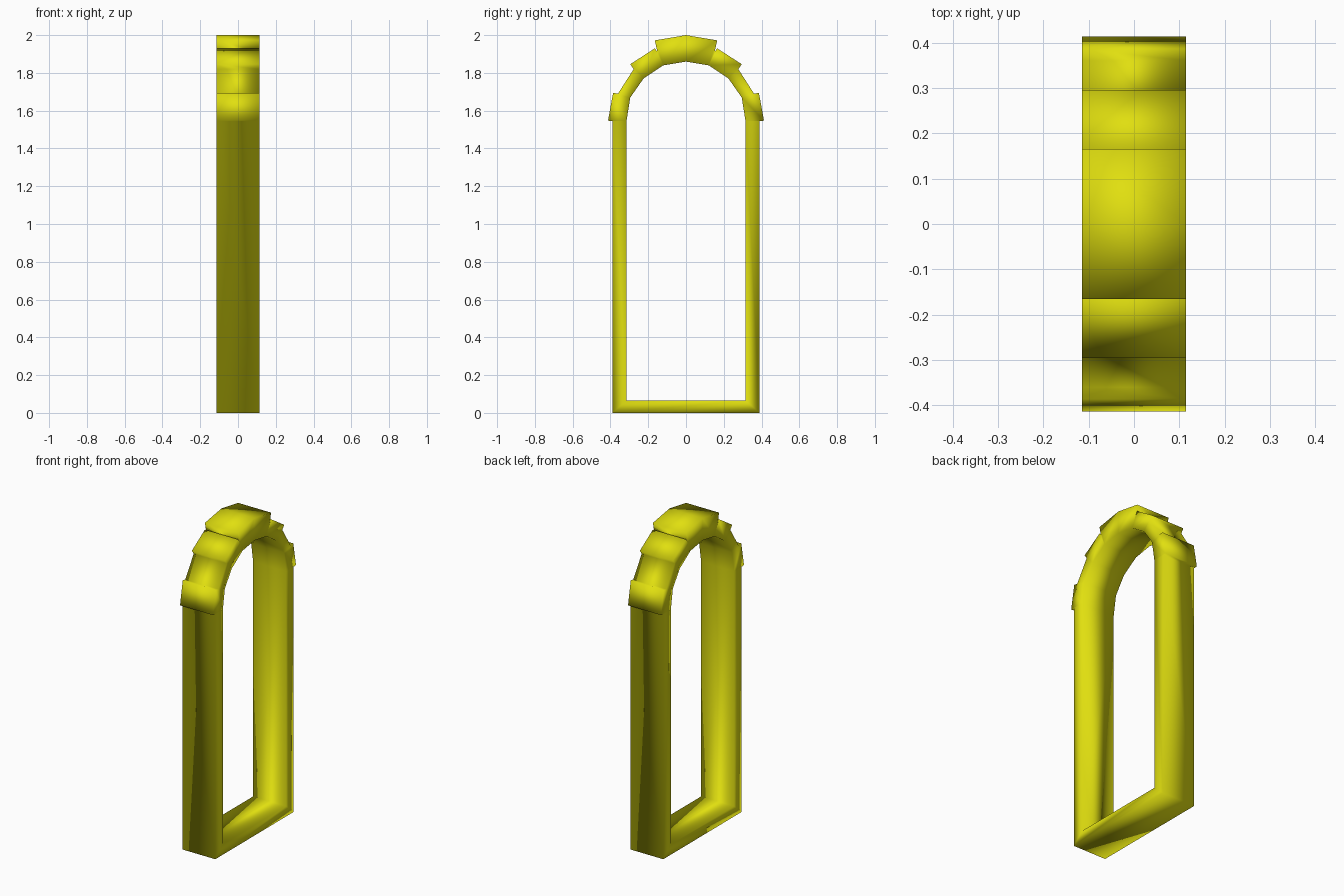
import bpy
import bmesh

if "Cube" in bpy.data.objects:
    bpy.data.objects.remove(bpy.data.objects["Cube"], do_unlink=True)

HALF_WIDTH = 0.115

yellow = bpy.data.materials.new("bright yellow")
yellow.use_nodes = True
colour = (0.75, 0.74, 0.005, 1)
yellow.diffuse_color = colour
yellow.node_tree.nodes["Principled BSDF"].inputs["Base Color"].default_value = colour

# Inner outline of one half, from sill to crown
inner = [(0.315, 0.065), (0.315, 1.545), (0.295, 1.67), (0.225, 1.77), (0.12, 1.84), (0, 1.86)]

# Outer outline with its raised blocks: (y, z, index of the inner point across from it)
outer = [
    (0.39, 0, 0), (0.39, 1.545, 1),
    (0.413, 1.547, 1), (0.386, 1.694, 2),      # side block
    (0.36, 1.69, 2), (0.277, 1.82, 3),
    (0.295, 1.846, 3), (0.165, 1.93, 4),       # shoulder block
    (0.152, 1.912, 4), (0.165, 1.972, 4),      # crown block
    (0, 2.0, 5),
]

# Mirror the half outline into a closed ring of outer and inner pairs
half = [((y, z), inner[i]) for y, z, i in outer]
flip = lambda p: (-p[0], p[1])
ring = half + [(flip(o), flip(i)) for o, i in reversed(half[:-1])]

bm = bmesh.new()
verts = {}


def vert(side, point):
    key = (side, point)
    if key not in verts:
        verts[key] = bm.verts.new((side * HALF_WIDTH, *point))
    return verts[key]


def face(*corners):
    unique = list(dict.fromkeys(corners))
    if len(unique) > 2:
        bm.faces.new(unique)


# Side faces, outer skin and inner skin of every ring segment
for (o1, i1), (o2, i2) in zip(ring, ring[1:] + ring[:1]):
    for s in (-1, 1):
        face(vert(s, o1), vert(s, o2), vert(s, i2), vert(s, i1))
    face(vert(-1, o1), vert(1, o1), vert(1, o2), vert(-1, o2))
    if i1 != i2:
        face(vert(-1, i1), vert(-1, i2), vert(1, i2), vert(1, i1))

bmesh.ops.recalc_face_normals(bm, faces=bm.faces)
for f in bm.faces:
    f.smooth = True

mesh = bpy.data.meshes.new("arched_frame")
bm.to_mesh(mesh)
bm.free()
mesh.materials.append(yellow)
frame = bpy.data.objects.new("arched_frame", mesh)
bpy.context.collection.objects.link(frame)
